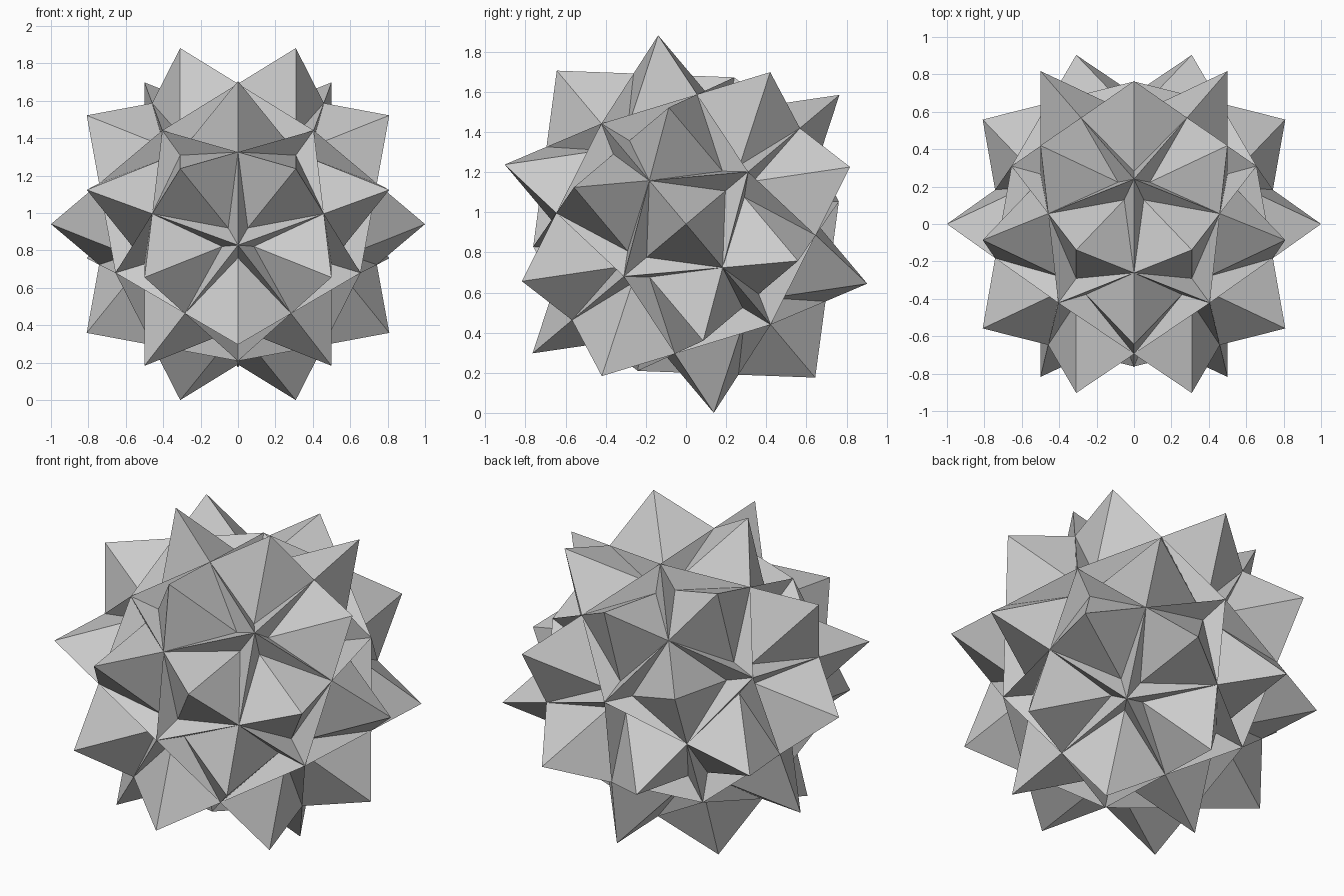
import bpy, bmesh, math
from mathutils import Vector, Matrix

if "Cube" in bpy.data.objects:
    bpy.data.objects.remove(bpy.data.objects["Cube"])

PHI = (1 + 5 ** 0.5) / 2


def directions(a, b, c):
    """All sign changes and cyclic shifts of a triple, as unit vectors."""
    found = {}
    for sx in (1, -1):
        for sy in (1, -1):
            for sz in (1, -1):
                t = (sx * a, sy * b, sz * c)
                for k in range(3):
                    v = Vector(t[k:] + t[:k]).normalized()
                    found[tuple(round(q, 4) + 0.0 for q in v)] = v
    return list(found.values())


# symmetry axes: 30 spike tips, 20 three-way corners, 12 star centres
tips = directions(1, 0, 0) + directions(1, PHI, PHI ** 2)
corners = directions(1, 1, 1) + directions(0, 1 / PHI, PHI)
stars = directions(1, 0, PHI)

R_CORNER, R_STAR = 0.795, 0.77
R_AXIS, NOTCH = 0.588, 0.17     # spike creases aim at R_AXIS on the star axis

bm = bmesh.new()


def face(*pts):
    a, b, c = pts
    if (b - a).cross(c - a).dot(a + b + c) < 0:
        pts = (a, c, b)
    bm.faces.new([bm.verts.new(p) for p in pts])


# each tip / corner / star trio gives one spike wall and one star arm facet
for t in tips:
    for s in stars:
        if t.dot(s) < 0.84:
            continue
        notch = (s * R_AXIS).lerp(t, NOTCH)
        for c in corners:
            if t.dot(c) > 0.92 and s.dot(c) > 0.78:
                face(t, c * R_CORNER, notch)
                face(s * R_STAR, c * R_CORNER, notch)

bmesh.ops.remove_doubles(bm, verts=bm.verts, dist=1e-4)
bmesh.ops.recalc_face_normals(bm, faces=bm.faces)

# tilt about x and stand on the ground
bm.transform(Matrix.Rotation(math.radians(40.1), 4, 'X'))
low = min(v.co.z for v in bm.verts)
bm.transform(Matrix.Translation((0, 0, -low)))

mesh = bpy.data.meshes.new("star_polyhedron")
bm.to_mesh(mesh)
bm.free()
obj = bpy.data.objects.new("star_polyhedron", mesh)
bpy.context.collection.objects.link(obj)
